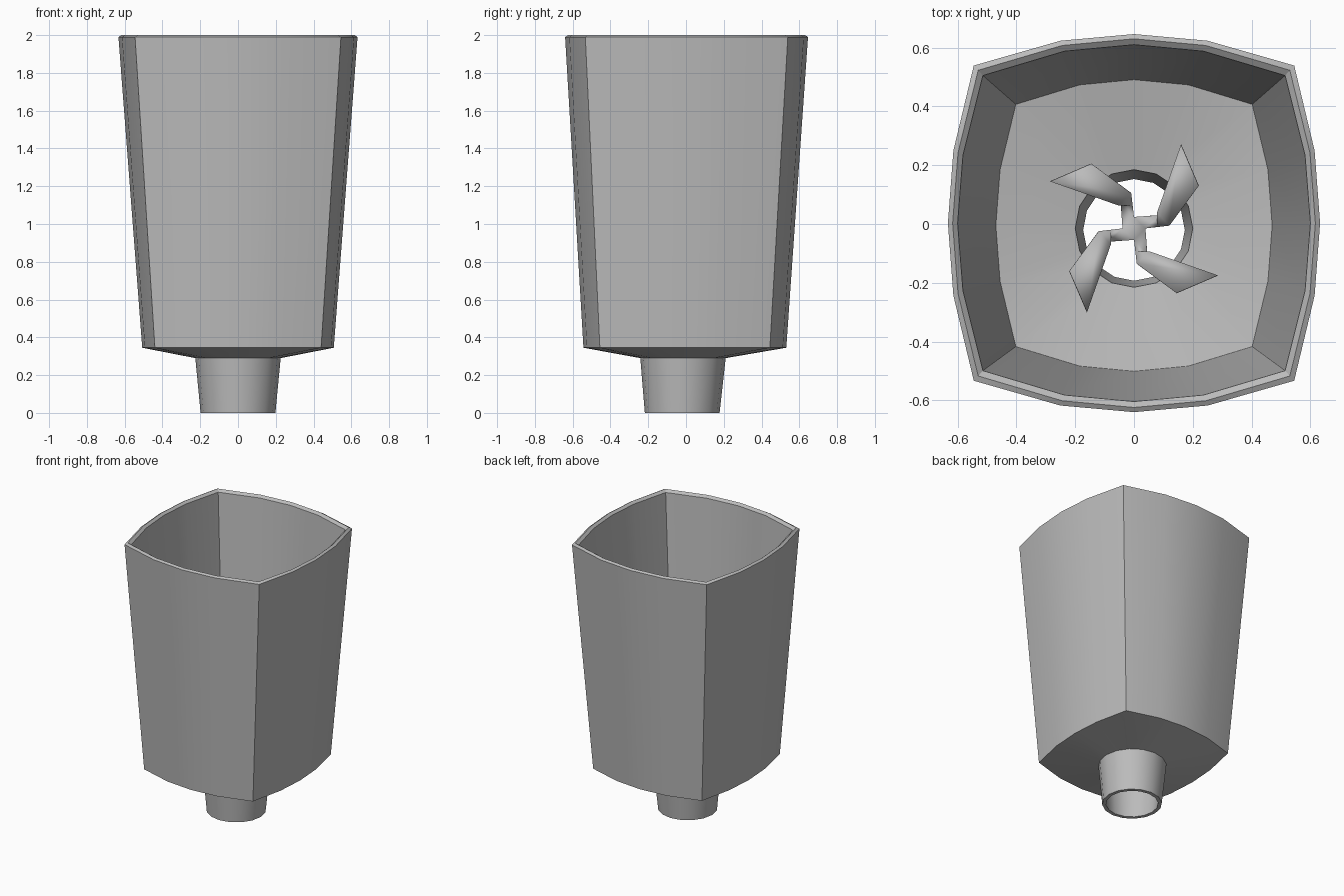
import bpy, bmesh, math

cube = bpy.data.objects.get("Cube")
if cube:
    bpy.data.objects.remove(cube, do_unlink=True)

grey = bpy.data.materials.new("plain grey")
grey.use_nodes = True
colour = (0.5, 0.5, 0.5, 1)
grey.diffuse_color = colour
grey.node_tree.nodes["Principled BSDF"].inputs["Base Color"].default_value = colour


def finish(bm, name):
    bmesh.ops.recalc_face_normals(bm, faces=bm.faces)
    mesh = bpy.data.meshes.new(name)
    bm.to_mesh(mesh)
    bm.free()
    mesh.materials.append(grey)
    obj = bpy.data.objects.new(name, mesh)
    bpy.context.collection.objects.link(obj)
    bpy.ops.object.select_all(action='DESELECT')
    obj.select_set(True)
    bpy.context.view_layer.objects.active = obj
    bpy.ops.object.shade_smooth_by_angle(angle=math.radians(30))
    return obj


def bulged_square(ax, ay, cx, cy, z, dy):
    """Four bowed sides: mid-side reach ax, ay and corners at cx, cy."""
    pts = []
    for side in range(4):
        sign = 1 if side < 2 else -1
        for t in (-1, -0.46, 0, 0.46):
            bow = 1 - t * t
            if side % 2 == 0:
                x, y = cx + (ax - cx) * bow, cy * t
            else:
                x, y = -cx * t, cy + (ay - cy) * bow
            pts.append((sign * x, sign * y + dy, z))
    return pts


def circle(r, z, dy):
    angles = [math.tau * (k / 16 - 1 / 8) for k in range(16)]
    return [(r * math.cos(a), r * math.sin(a) + dy, z) for a in angles]


# Jar: one closed wall from spout, up the outside, over the rim, down the inside
rings = [
    circle(0.198, 0, -0.02),
    circle(0.226, 0.29, -0.016),
    bulged_square(0.507, 0.537, 0.44, 0.45, 0.345, -0.006),
    bulged_square(0.633, 0.643, 0.545, 0.536, 1.99, 0.003),
    bulged_square(0.617, 0.627, 0.53, 0.52, 2.0, 0.003),
    bulged_square(0.6, 0.607, 0.514, 0.502, 1.985, 0.003),
    bulged_square(0.47, 0.496, 0.402, 0.412, 0.375, -0.005),
    circle(0.2, 0.315, -0.015),
    circle(0.173, 0, -0.02),
]
bm = bmesh.new()
loops = [[bm.verts.new(p) for p in ring] for ring in rings]
for a, b in zip(loops, loops[1:] + loops[:1]):
    for k in range(16):
        n = (k + 1) % 16
        bm.faces.new((a[k], a[n], b[n], b[k]))
finish(bm, "jar")

# Blades: a flat cross with four arms, each folded up into a pointed blade
arm = [(0.08, 0.005, 0), (0.088, 0.045, 0), (0.12, 0.01, 0.035),
       (0.08, 0.055, 0.035), (0.22, 0.145, 0.08), (0.16, 0.285, 0.09)]
bm = bmesh.new()


def turned(p, quarter):
    x, y, z = p
    for _ in range(quarter):
        x, y = -y, x
    return bm.verts.new((x, y - 0.015, z + 0.37))


hub = [turned((0.039, 0, 0), q) for q in range(4)]
bm.faces.new(hub)
for q in range(4):
    low, high, fold_low, fold_high, tip_low, tip_high = [turned(p, q) for p in arm]
    bm.faces.new((hub[q], low, high, hub[(q + 1) % 4]))
    bm.faces.new((low, fold_low, fold_high, high))
    bm.faces.new((fold_low, tip_low, tip_high, fold_high))
blades = finish(bm, "blades")
plate = blades.modifiers.new("plate thickness", 'SOLIDIFY')
plate.thickness = 0.006
plate.offset = 0
